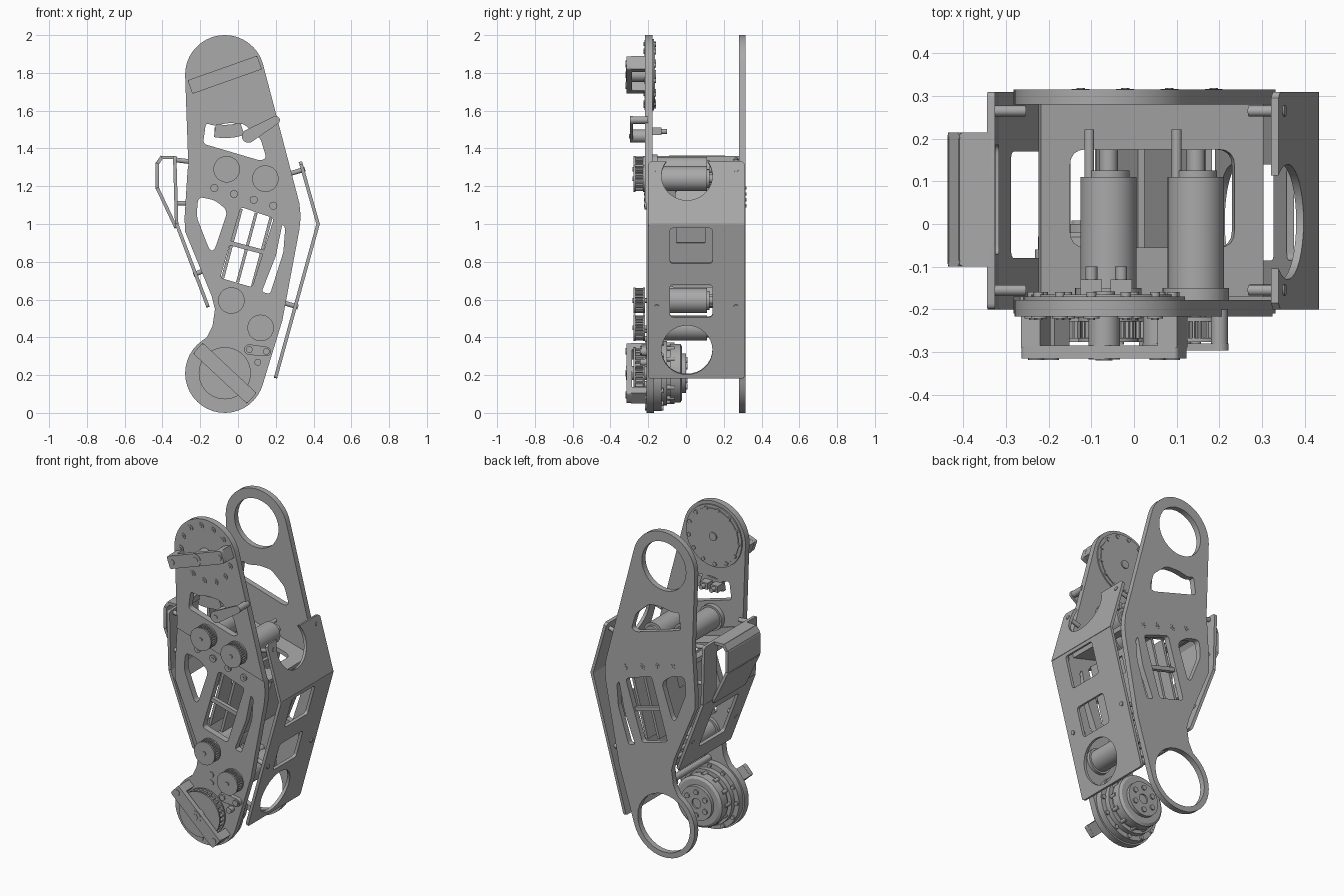
import bpy, math
from math import sin, cos, pi, radians
from mathutils import Matrix, Vector

cube = bpy.data.objects.get("Cube")
if cube:
    bpy.data.objects.remove(cube)

grey = bpy.data.materials.new("machined_grey")
grey.use_nodes = True
GREY = (0.4, 0.4, 0.4, 1)
grey.diffuse_color = GREY
grey.node_tree.nodes["Principled BSDF"].inputs["Base Color"].default_value = GREY


# --- outline helpers -------------------------------------------------
def arc(x, z, r, a, b, n=24):
    return [(x + r * cos(radians(a + (b - a) * i / n)),
             z + r * sin(radians(a + (b - a) * i / n))) for i in range(n + 1)]


def circle(x, z, r, n=32):
    return arc(x, z, r, 0, 360, n)[:-1]


def rect(x0, x1, y0, y1):
    return [(x0, y0), (x1, y0), (x1, y1), (x0, y1)]


def rounded(pts, r=0.02, n=4):
    out = []
    for i, p in enumerate(pts):
        p = Vector(p)
        a, b = Vector(pts[i - 1]) - p, Vector(pts[(i + 1) % len(pts)]) - p
        a = p + a.normalized() * min(r, a.length * 0.45)
        b = p + b.normalized() * min(r, b.length * 0.45)
        for k in range(n + 1):
            t = k / n
            out.append(tuple(a * (1 - t) ** 2 + p * 2 * t * (1 - t) + b * t * t))
    return out


def capsule(p, q, r, s):
    a = math.degrees(math.atan2(q[1] - p[1], q[0] - p[0]))
    return arc(*p, r, a + 90, a + 270, 10) + arc(*q, s, a - 90, a + 90, 10)


# --- solid helpers ---------------------------------------------------
def finish(name, mesh, matrix=Matrix()):
    ob = bpy.data.objects.new(name, mesh)
    bpy.context.collection.objects.link(ob)
    ob.matrix_world = matrix
    mesh.materials.clear()
    mesh.materials.append(grey)
    bpy.ops.object.select_all(action='DESELECT')
    ob.select_set(True)
    bpy.context.view_layer.objects.active = ob
    bpy.ops.object.shade_smooth_by_angle(angle=radians(32))
    return ob


def frame(origin, u, v):
    u, v = Vector(u).normalized(), Vector(v).normalized()
    m = Matrix((u, v, u.cross(v))).transposed().to_4x4()
    m.translation = origin
    return m


def panel(name, outline, holes, matrix, thick):
    """Flat sheet with cut-outs, centred on its own plane."""
    cu = bpy.data.curves.new(name, 'CURVE')
    cu.dimensions, cu.fill_mode, cu.extrude = '2D', 'BOTH', thick / 2
    for loop in [outline] + holes:
        sp = cu.splines.new('POLY')
        sp.points.add(len(loop) - 1)
        for pt, (x, y) in zip(sp.points, loop):
            pt.co = (x, y, 0, 1)
        sp.use_cyclic_u = True
    tmp = bpy.data.objects.new(name + "_curve", cu)
    bpy.context.collection.objects.link(tmp)
    dg = bpy.context.evaluated_depsgraph_get()
    mesh = bpy.data.meshes.new_from_object(tmp.evaluated_get(dg))
    bpy.data.objects.remove(tmp)
    return finish(name, mesh, matrix)


def plate(name, outline, holes, y0, y1):
    m = frame((0, (y0 + y1) / 2, 0), (1, 0, 0), (0, 0, 1))
    return panel(name, outline, holes, m, y1 - y0)


def lathe(name, x, z, profile, n=40):
    """Closed turned part about an axis along y; profile is (radius, y)."""
    verts, faces, k = [], [], len(profile)
    for r, y in profile:
        verts += [(x + r * cos(2 * pi * i / n), y, z + r * sin(2 * pi * i / n)) for i in range(n)]
    for j in range(k - 1):
        for i in range(n):
            h = (i + 1) % n
            faces.append((j * n + i, (j + 1) * n + i, (j + 1) * n + h, j * n + h))
    faces += [tuple(range(n)), tuple(range(k * n - 1, (k - 1) * n - 1, -1))]
    mesh = bpy.data.meshes.new(name)
    mesh.from_pydata(verts, [], faces)
    return finish(name, mesh)


def disc(name, x, z, r, y0, y1, n=32):
    return lathe(name, x, z, [(r, y0), (r, y1)], n)


def rod(name, p, q, r, n=12):
    p, q = Vector(p), Vector(q)
    d = q - p
    m = frame((p + q) / 2, d.orthogonal(), d.cross(d.orthogonal()))
    return panel(name, circle(0, 0, r, n), [], m, d.length)


# --- side plates -----------------------------------------------------
CX, TOP, LOW, R = -0.07, 1.79, 0.21, 0.21
upper = arc(CX, TOP, R, 15, 180) + [(-0.263, 1.31), (-0.267, 1.285)]
lower = ([(-0.283, 1.03), (-0.28, 0.96), (-0.14, 0.62), (-0.122, 0.55), (-0.135, 0.46), (-0.165, 0.4)]
         + arc(CX, LOW, R, 125, 345)
         + [(0.235, 0.49), (0.325, 0.97), (0.332, 1.04), (0.325, 1.11)])
sector = rounded([(-0.17, 1.535), (-0.13, 1.52), (-0.05, 1.535), (0.03, 1.53), (0.12, 1.45),
                  (0.15, 1.35), (0.12, 1.335), (-0.185, 1.425)])
triangle = rounded([(-0.21, 1.145), (-0.12, 1.125), (-0.055, 1.07), (-0.125, 0.86), (-0.15, 0.86), (-0.22, 1.04)], 0.03)
window = rounded([(0.015, 1.09), (0.19, 1.03), (0.075, 0.665), (-0.095, 0.715)])
slot = rounded([(0.235, 1.0), (0.25, 0.98), (0.24, 0.85), (0.17, 0.63), (0.125, 0.64), (0.2, 0.83)], 0.015)

plate("front_upper_plate", upper + [(0.325, 1.11)], [sector], -0.217, -0.178)
plate("front_lower_plate", lower + [(-0.267, 1.285)], [triangle, window, slot], -0.21, -0.17)
plate("back_plate", upper + lower,
      [circle(CX, TOP, 0.15), circle(CX, LOW, 0.178), sector, triangle, window, slot], 0.28, 0.315)
lathe("top_bearing_disc", CX, TOP, [(0.19, -0.18), (0.19, -0.17), (0.17, -0.17), (0.17, -0.165)])
disc("top_disc_hub", CX, TOP, 0.025, -0.17, -0.158)
for i in range(13):
    a = 2 * pi * i / 13 + 0.3
    x, z = CX + 0.168 * cos(a), TOP + 0.168 * sin(a)
    disc("top_bolt", x, z, 0.019, -0.221, -0.2, 16)
    disc("top_bolt_socket", x, z, 0.009, -0.225, -0.2, 6)
    disc("top_disc_bolt", x, z, 0.012, -0.18, -0.16, 12)

# --- shelf and inner boards ------------------------------------------
tilt = radians(-15)
along, up = Vector((cos(tilt), 0, sin(tilt))), Vector((-sin(tilt), 0, cos(tilt)))
panel("motor_shelf", rect(-0.26, 0.28, -0.17, 0.28), [rounded(rect(-0.19, 0.21, -0.055, 0.175), 0.04)],
      frame((0.03, 0, 1.14), along, (0, 1, 0)), 0.025)
mid = Vector((0.047, 0, 0.875))
for s in (-1, 0, 1):
    panel("inner_board", rect(-0.19, 0.19, -0.16, 0.27), [rect(0.05, 0.15, -0.05, 0.1)] if s else [],
          frame(mid + along * s * 0.082, up, (0, 1, 0)), 0.016)
for y in (-0.19, 0.29):
    c = mid + Vector((0, y, 0))
    panel("window_crossbar", rect(-0.11, 0.11, -0.012, 0.012), [], frame(c, along, up), 0.025)
for i in range(4):
    x = -0.125 + 0.104 * i
    z = 1.19 - 0.031 * i
    for y0, y1 in ((-0.222, -0.2), (0.3, 0.319)):
        lathe("shelf_bolt", x, z, [(0.021, y0 + 0.003), (0.021, y1 - 0.003)], 16)
        disc("shelf_bolt_socket", x, z, 0.01, y0, y1, 6)


# --- motors and pulleys ----------------------------------------------
def gear(x, z, r, teeth):
    return [(x + r * k * cos(a), z + r * k * sin(a)) for i in range(teeth)
            for k, f in ((0.9, 0), (1, 0.2), (1, 0.5), (0.9, 0.7)) for a in [2 * pi * (i + f) / teeth]]


def pulley(name, x, z, r):
    plate(name + "_teeth", gear(x, z, r * 0.95, 28), [], -0.268, -0.225)
    for y in (-0.277, -0.228):
        disc(name + "_flange", x, z, r, y, y + 0.01, 40)
    disc(name + "_shaft", x, z, 0.012, -0.283, -0.2, 12)


for x, z in ((-0.06, 1.29), (0.145, 1.24), (-0.035, 0.595), (0.12, 0.45)):
    lathe("motor", x, z, [(0.078, -0.18), (0.078, -0.15), (0.066, -0.15), (0.066, 0.11), (0.05, 0.11),
                          (0.05, 0.125), (0.022, 0.125), (0.022, 0.175)])
    for s in (-1, 1):
        rod("motor_terminal", (x - 0.045, 0.1, z + s * 0.02), (x - 0.045, 0.222, z + s * 0.02), 0.012)
    pulley("motor_pulley", x, z, 0.07)


# --- bearing bridges -------------------------------------------------
def bridge(z, deg):
    a = radians(deg)
    u, v = Vector((cos(a), 0, sin(a))), Vector((-sin(a), 0, cos(a)))
    c = Vector((CX, 0, z))
    front = Vector((0, -0.3, 0))
    panel("bridge_bar", rounded(rect(-0.195, 0.195, -0.038, 0.038), 0.012), [], frame(c + front, u, v), 0.03)
    for s in (-1, 1):
        leg = c + u * s * 0.17 + Vector((0, -0.25, 0))
        panel("bridge_leg", rect(-0.024, 0.024, -0.037, 0.037), [], frame(leg, u, v), 0.08)
        disc("bridge_bolt", leg.x, leg.z, 0.018, -0.319, -0.3, 16)
    disc("bridge_hub", CX, z, 0.037, -0.318, -0.21)
    disc("bridge_axle", CX, z, 0.02, -0.32, -0.21, 6)


bridge(TOP, 19.5)
bridge(LOW, -43)
pulley("joint_pulley", CX, LOW, 0.138)

# --- lower gearbox ---------------------------------------------------
lathe("lower_gearbox", CX, LOW, [(0.2, -0.175), (0.2, -0.13), (0.17, -0.13), (0.17, -0.1), (0.145, -0.1),
                                 (0.145, -0.085), (0.155, -0.085), (0.155, -0.03), (0.14, -0.02),
                                 (0.105, -0.02), (0.105, 0), (0.03, 0), (0.03, -0.01)], 48)
for i in range(12):
    a = pi * i / 6
    disc("gearbox_rim_bolt", CX + 0.185 * cos(a), LOW + 0.185 * sin(a), 0.013, -0.14, -0.12, 12)
    disc("gearbox_case_bolt", CX + 0.15 * cos(a), LOW + 0.15 * sin(a), 0.012, -0.1, -0.06, 12)
    if i % 2:
        disc("gearbox_output_bolt", CX + 0.07 * cos(a), LOW + 0.07 * sin(a), 0.016, -0.01, 0.008, 12)
for deg in (135, 200, 258, 318, 20):
    a = radians(deg)
    disc("gearbox_front_bolt", CX + 0.18 * cos(a), LOW + 0.18 * sin(a), 0.02, -0.216, -0.2, 16)
for z in (0.39, 0.44):
    disc("plate_bolt", -0.035, z, 0.018, -0.216, -0.2, 16)
rod("lower_spacer", (-0.035, -0.18, 0.42), (-0.035, 0.29, 0.42), 0.02)

# --- belt tensioners and joint sensor --------------------------------
plate("upper_tensioner_arm", capsule((0.055, 1.465), (0.2, 1.55), 0.035, 0.022), [], -0.297, -0.28)
disc("upper_tensioner_roller", 0.055, 1.465, 0.034, -0.285, -0.21)
disc("upper_tensioner_bolt", 0.055, 1.465, 0.014, -0.301, -0.28, 6)
disc("upper_tensioner_pivot", 0.2, 1.55, 0.02, -0.285, -0.2, 16)
plate("lower_tensioner_arm", capsule((0.06, 0.335), (0.15, 0.325), 0.028, 0.025), [], -0.235, -0.205)
for x, z in ((0.06, 0.335), (0.15, 0.325), (0.105, 0.268)):
    disc("lower_tensioner_bolt", x, z, 0.018, -0.243, -0.2, 16)
sensor = arc(CX, TOP, 0.335, 260, 288, 10) + arc(CX, TOP, 0.265, 288, 260, 10)
plate("sensor_arc", sensor, [], -0.205, -0.18)
for x in (-0.1, -0.03):
    plate("sensor_block", rect(x - 0.025, x + 0.025, 1.47, 1.51), [], -0.19, -0.13)
    disc("sensor_pin", x, 1.49, 0.014, -0.14, -0.1, 12)


# --- bent side covers ------------------------------------------------
def cover(name, p, q, y0, y1, holes=(), outline=None):
    d = Vector((q[0] - p[0], 0, q[1] - p[1]))
    m = frame((p[0], 0, p[1]), (0, 1, 0), d)
    return panel(name, outline or rounded(rect(y0, y1, -0.006, d.length + 0.006), 0.015), list(holes), m, 0.018)


Y0, Y1, YC = -0.2, 0.31, 0.005
notch = arc(YC, 0.08, 0.135, 216, -36)
cover("left_cover_upper", (0.33, 1.33), (0.424, 1), Y0, Y1,
      outline=[(Y0, 0.015), (Y0 + 0.015, 0)] + notch + [(Y1 - 0.015, 0), (Y1, 0.015), (Y1, 0.349), (Y0, 0.349)])
cover("left_cover_lower", (0.424, 1), (0.2, 0.19), Y0, Y1,
      [rounded(rect(-0.085, 0.14, 0.02, 0.215)), rounded(rect(-0.085, 0.14, 0.33, 0.51)), circle(YC, 0.69, 0.135)])
cover("right_cover_upper", (-0.335, 1.355), (-0.325, 1), Y0, Y1, [rounded(rect(-0.07, 0.185, 0.03, 0.33))])
cover("right_cover_lower", (-0.325, 1), (-0.16, 0.565), Y0, Y1, [rounded(rect(-0.08, 0.17, 0.08, 0.36))])
bump = [(-0.335, 1.352), (-0.405, 1.352), (-0.427, 1.32), (-0.427, 1.19), (-0.33, 0.985)]
for p, q in zip(bump, bump[1:]):
    cover("right_cover_bumper", p, q, -0.1, 0.215)

# --- cover standoffs -------------------------------------------------
for y in (-0.155, 0.265):
    for x0, z0, x1, z1 in ((-0.335, 1.34, -0.255, 1.33), (-0.325, 1.11, -0.265, 1.11), (-0.235, 0.73, -0.18, 0.755),
                           (0.27, 1.265, 0.355, 1.29), (0.235, 0.585, 0.318, 0.56)):
        rod("cover_standoff", (x0, y, z0), (x1, y, z1), 0.013)
